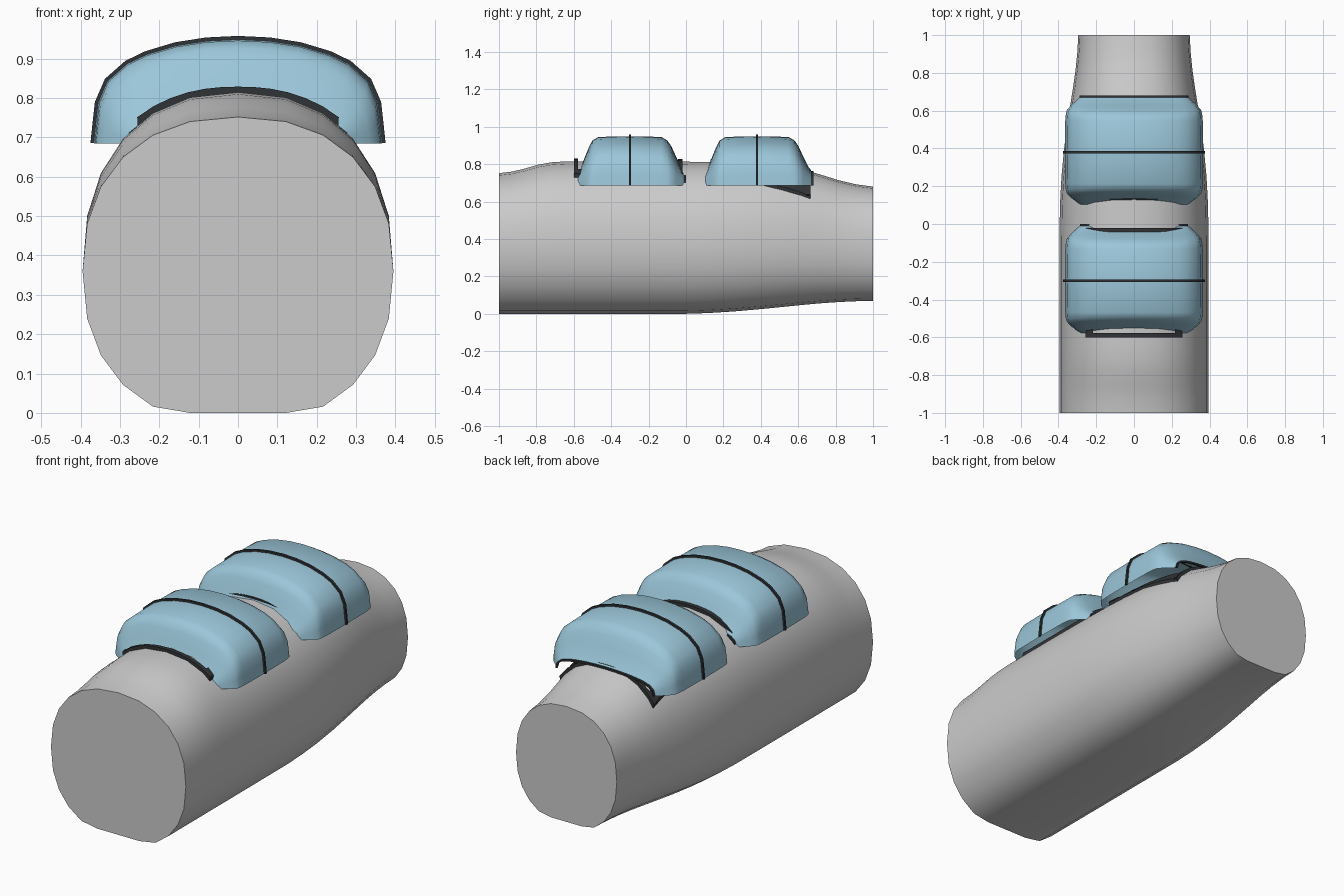
import bpy, bmesh
from math import cos, sin, pi, hypot

if "Cube" in bpy.data.objects:
    bpy.data.objects.remove(bpy.data.objects["Cube"])

N_EXP = 2.3
CZ = 0.36      # height of the widest line
SILL = 0.685   # lower edge of the canopies

def material(name, rgb):
    m = bpy.data.materials.new(name)
    m.diffuse_color = (*rgb, 1)
    m.use_nodes = True
    m.node_tree.nodes["Principled BSDF"].inputs["Base Color"].default_value = m.diffuse_color
    return m

GLASS = material("canopy_blue", (0.33, 0.57, 0.70))
DARK = material("frame_dark", (0.03, 0.033, 0.037))

def loft(name, rings, closed=True, caps=True, mat=None, angle=40):
    """Skin a list of equal-length point rings."""
    bm = bmesh.new()
    vs = [[bm.verts.new(p) for p in r] for r in rings]
    n = len(rings[0])
    for a, b in zip(vs, vs[1:]):
        for i in range(n if closed else n - 1):
            j = (i + 1) % n
            bm.faces.new((a[i], a[j], b[j], b[i]))
    if caps:
        bm.faces.new(vs[0][::-1])
        bm.faces.new(vs[-1])
    bmesh.ops.recalc_face_normals(bm, faces=bm.faces)
    if not closed and sum(f.normal.z for f in bm.faces) < 0:
        bmesh.ops.reverse_faces(bm, faces=bm.faces)
    me = bpy.data.meshes.new(name)
    bm.to_mesh(me)
    bm.free()
    ob = bpy.data.objects.new(name, me)
    bpy.context.collection.objects.link(ob)
    if mat:
        me.materials.append(mat)
    bpy.ops.object.select_all(action='DESELECT')
    ob.select_set(True)
    bpy.context.view_layer.objects.active = ob
    bpy.ops.object.shade_smooth_by_angle(angle=angle * pi / 180)
    return ob

# Body stations: y, half width, top, bottom
BODY = [(-1, .395, .752, 0), (-.93, .395, .76, 0), (-.86, .395, .777, 0), (-.79, .395, .797, 0),
        (-.72, .395, .81, 0), (-.64, .395, .815, 0), (-.3, .395, .815, 0), (0, .394, .813, 0),
        (.12, .391, .812, .004), (.25, .384, .81, .012), (.4, .37, .803, .025), (.52, .354, .79, .037),
        (.62, .339, .772, .047), (.72, .323, .744, .056), (.82, .309, .713, .063),
        (.91, .3, .692, .067), (1, .295, .68, .069)]

def power(v):
    return (1 if v >= 0 else -1) * abs(v) ** (2 / N_EXP)

def body_ring(y, w, top, bot):
    hb = (CZ - bot) / 0.923
    ring = []
    for k in range(24):
        t = 2 * pi * k / 24
        x, s = w * power(cos(t)), power(sin(t))
        ring.append((x, y, max(bot, CZ + s * (top - CZ if s > 0 else hb))))
    return ring

def body_z(x, y):
    """Upper body surface height."""
    for a, b in zip(BODY, BODY[1:]):
        if a[0] <= y <= b[0]:
            f = (y - a[0]) / (b[0] - a[0])
            w, top = a[1] + f * (b[1] - a[1]), a[2] + f * (b[2] - a[2])
            return CZ + (top - CZ) * (1 - abs(x / w) ** N_EXP) ** (1 / N_EXP)

loft("body", [body_ring(*s) for s in BODY])

# Arched half section of the canopy, mirrored to a full arch
HALF = [(1, 0), (.985, .2), (.97, .39), (.905, .6), (.77, .765), (.635, .855), (.43, .94), (.22, .985)]
ARCH = HALF + [(0, 1)] + [(-u, v) for u, v in reversed(HALF)]

def canopy_arch(w, top):
    return [(u * w, SILL + v * (top - SILL)) for u, v in ARCH]

def strip(name, pts, y0, y1, thick):
    """Flat band along an arch in the xz plane, thickened outwards."""
    rings = []
    for i, (x, z) in enumerate(pts):
        a, b = pts[max(i - 1, 0)], pts[min(i + 1, len(pts) - 1)]
        dx, dz = b[0] - a[0], b[1] - a[1]
        l = hypot(dx, dz)
        ox, oz = x + dz / l * thick, z - dx / l * thick
        rings.append([(x, y0, z), (x, y1, z), (ox, y1, oz), (ox, y0, oz)])
    loft(name, rings, mat=DARK, angle=30)

# Canopy stations: offset from bow, half width, top
CANOPY = [(-.277, .285, .755), (-.262, .305, .785), (-.24, .335, .84), (-.217, .356, .895), (-.2, .361, .927),
          (-.168, .364, .946), (0, .366, .948), (.168, .364, .946), (.2, .361, .927),
          (.222, .356, .895), (.247, .335, .84), (.275, .305, .785), (.296, .283, .755)]

for tag, yc, y0, y1, xs in (("front", -.3, -.6, -.02, .247), ("rear", .38, .13, .665, .265)):
    loft(tag + "_canopy", [[(x, yc + d, z) for x, z in canopy_arch(w, t)] for d, w, t in CANOPY],
         closed=False, caps=False, mat=GLASS, angle=50)
    # bow over the middle and thin frame at the rear edge
    strip(tag + "_canopy_bow", canopy_arch(.364, .947), yc - .006, yc + .006, .011)
    strip(tag + "_canopy_rear_frame", canopy_arch(.281, .755), yc + .29, yc + .301, .009)
    # cockpit sill: arches at both ends and rails along the sides
    for end, y in (("front", y0), ("rear", y1)):
        a, b = (y, y + .022) if end == "front" else (y - .022, y)
        xsn = [xs * (1 - k / 6) for k in range(13)]
        strip(f"{tag}_sill_{end}_arch", [(x, body_z(x, y) - .004) for x in xsn], a, b, .018)
    for side, s in (("left", -1), ("right", 1)):
        rings = []
        for k in range(9):
            y = y0 + (y1 - y0) * k / 8
            xa, xb = s * (xs - .03), s * (xs + .008)
            za, zb = body_z(xa, y), body_z(xb, y)
            rings.append([(xa, y, za - .004), (xb, y, zb - .004), (xb, y, zb + .014), (xa, y, za + .014)])
        loft(f"{tag}_sill_{side}_rail", rings, mat=DARK, angle=30)
